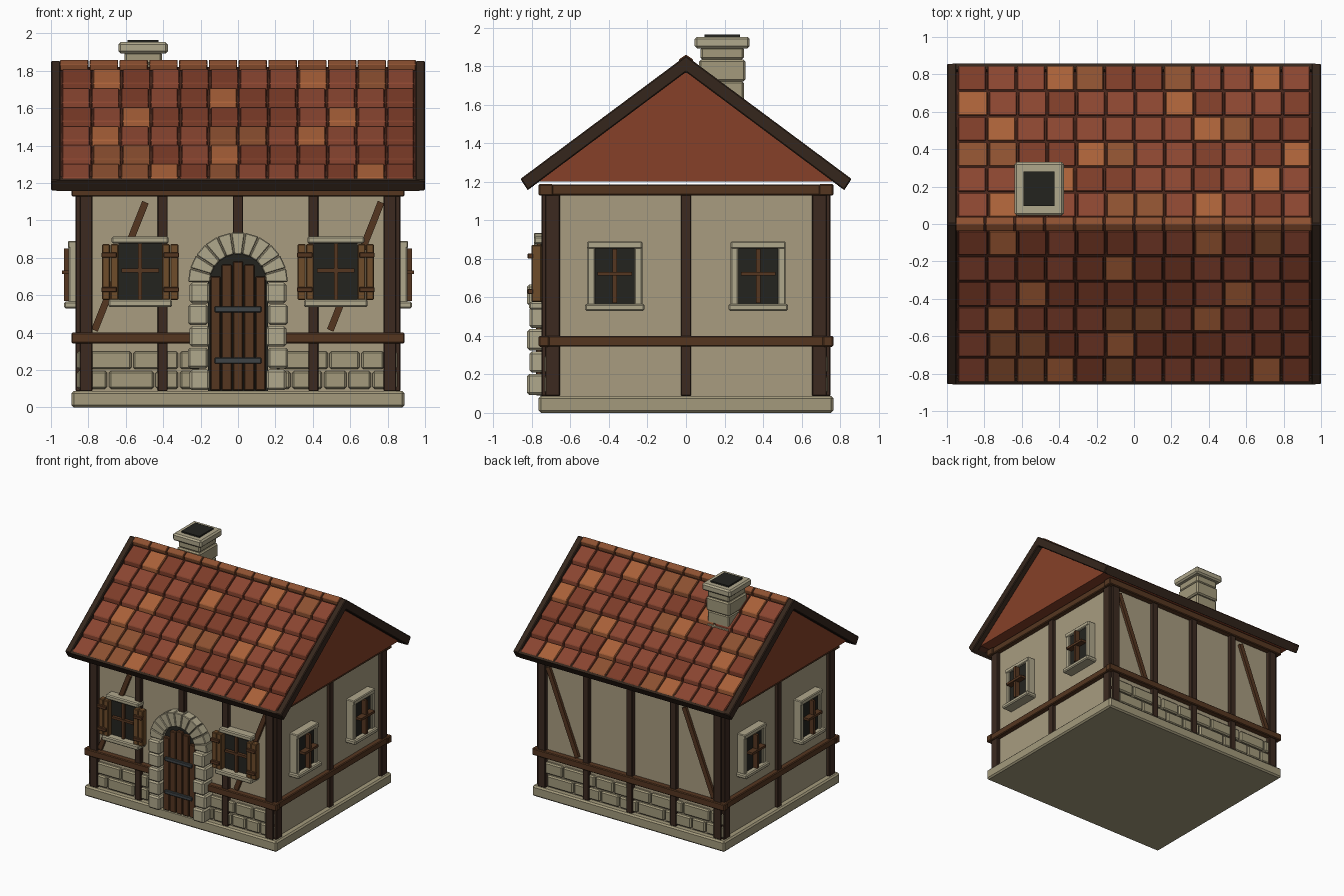
import bpy, bmesh, math, random

if "Cube" in bpy.data.objects:
    bpy.data.objects.remove(bpy.data.objects["Cube"])
random.seed(4)

def lin(h):
    c = [int(h[i:i + 2], 16) / 255 for i in (0, 2, 4)]
    return [v / 12.92 if v < 0.04 else ((v + 0.055) / 1.055) ** 2.4 for v in c] + [1]

COLORS = dict(plaster="A89C80", stone="A39A7C", light_stone="B0A88C", dark_wood="3C2A20",
              wood="553620", shutter_wood="6E4C2A", dark="24241F", iron="3E4446",
              tile_a="8A4530", tile_b="7C3C28", tile_c="8C5030", tile_d="A86038",
              gable="864028", deck="45241A", rake="35261C")
MATS = {}
for key, h in COLORS.items():
    MATS[key] = bpy.data.materials.new(key)
    MATS[key].diffuse_color = lin(h)

parts = {}

def prism(name, pts, axis, a, b, mat, bevel=0.0):
    """Extrude a 2D outline along x, y or z; same-named pieces share an object."""
    bm = parts.setdefault(name, (bmesh.new(), mat, bevel))[0]
    def place(p, q, t):
        return {'x': (t, p, q), 'y': (p, t, q), 'z': (p, q, t)}[axis]
    lo = [bm.verts.new(place(p, q, a)) for p, q in pts]
    hi = [bm.verts.new(place(p, q, b)) for p, q in pts]
    bm.faces.new(lo)
    bm.faces.new(hi)
    n = len(pts)
    for i in range(n):
        j = (i + 1) % n
        bm.faces.new((lo[i], lo[j], hi[j], hi[i]))

def box(name, x0, x1, y0, y1, z0, z1, mat, bevel=0.0):
    prism(name, [(x0, y0), (x1, y0), (x1, y1), (x0, y1)], 'z', z0, z1, mat, bevel)

# Foundation and walls
box("foundation", -.89, .89, -.765, .765, 0, .088, "stone", .012)
box("walls", -.84, .84, -.715, .715, .08, 1.185, "plaster")

# Timber framing, front and back
for s in (-1, 1):
    for x, w in ((-.812, .034), (-.403, .027), (0, .027), (.403, .027), (.812, .034)):
        z0 = .9 if (s < 0 and x == 0) else .088
        box("wall_posts", x - w, x + w, s * .69, s * .75, z0, 1.15, "dark_wood", .004)
    box("top_beams", -.89, .89, s * .69, s * .765, 1.128, 1.188, "wood", .006)
    spans = ((-.89, -.24), (.24, .89)) if s < 0 else ((-.89, .89),)
    for a, b in spans:
        box("middle_beams", a, b, s * .71, s * .765, .343, .4, "wood", .006)
    for x in (-.77, .49):
        prism("braces", [(x - .014, .42), (x + .02, .405), (x + .292, 1.09), (x + .258, 1.105)],
              'y', s * .70, s * .738, "wood")
    # Stone courses below the middle beam
    for row, z in enumerate((.1, .205)):
        x = -.86
        while x < .84:
            w = random.choice((.13, .17, .25, .3))
            e = min(x + w, .86)
            if e > .8:
                e = .86
            if s > 0 or e < -.2 or x > .2:
                box("wall_stones", x, e - .01, s * .70, s * .74, z, z + .095, "stone", .01)
            elif x < -.2 or e > .2:
                a, b = (x, -.2) if x < -.2 else (.2, e - .01)
                box("wall_stones", a, b, s * .70, s * .74, z, z + .095, "stone", .01)
            x = e

# Timber framing and windows on both sides
for s in (-1, 1):
    for y0, y1 in ((-.73, -.655), (-.027, .027), (.655, .73)):
        box("side_posts", s * .82, s * .868, y0, y1, .088, 1.15, "dark_wood", .004)
    for z0, z1 in ((1.13, 1.186), (.345, .4)):
        box("side_beams", s * .82, s * .882, -.74, .74, z0, z1, "wood", .006)
    for c in (-.37, .375):
        for d in (-1, 1):
            box("side_window_frames", s * .83, s * .905, c + d * .103, c + d * .143, .56, .885, "light_stone", .006)
        box("side_window_frames", s * .83, s * .91, c - .143, c + .143, .853, .89, "light_stone", .006)
        box("side_window_sills", s * .83, s * .93, c - .155, c + .155, .53, .566, "light_stone", .008)
        box("window_panes", s * .83, s * .89, c - .105, c + .105, .56, .856, "dark")
        box("window_bars", s * .88, s * .93, c - .012, c + .012, .57, .85, "wood")
        box("window_bars", s * .88, s * .94, c - .09, c + .09, .713, .733, "wood")

# Front windows with shutters
for c in (-.523, .523):
    box("front_window_lintels", c - .152, c + .152, -.79, -.70, .877, .915, "light_stone", .008)
    box("front_window_sills", c - .17, c + .17, -.815, -.70, .537, .577, "light_stone", .008)
    box("window_panes", c - .116, c + .116, -.755, -.70, .575, .88, "dark")
    box("window_bars", c - .011, c + .011, -.775, -.74, .577, .877, "wood")
    box("window_bars", c - .1, c + .1, -.78, -.74, .722, .742, "wood")
    for s in (-1, 1):
        for i in range(2):
            x = c + s * (.116 + .045 * i)
            box("shutters", x, x + s * .043, -.803, -.75, .575, .873, "shutter_wood", .005)
        for z in (.63, .815):
            box("shutter_battens", c + s * .125, c + s * .207, -.822, -.795, z - .013, z + .013, "wood", .003)

# Arched door: dark recess, planks, straps
arc = [(.16 * math.cos(math.pi * i / 16), .67 + .16 * math.sin(math.pi * i / 16)) for i in range(17)]
prism("door_recess", [(-.16, .088)] + [(.16, .088)] + arc, 'y', -.755, -.70, "dark")
for i, top in enumerate((.70, .765, .78, .765, .70)):
    x = -.15 + .06 * i
    box("door_planks", x + .003, x + .057, -.78, -.74, .09, top, "wood", .005)
for z in (.25, .525):
    box("door_straps", -.125, .125, -.795, -.77, z - .016, z + .016, "iron", .005)

# Stone jambs and arch
for i in range(5):
    z, k = .09 + .116 * i, i % 2
    for s in (-1, 1):
        box("door_jambs", s * (.152 + .008 * k), s * (.258 + .01 * k), -.825 + .012 * k, -.70,
            z + .003, z + .113, "light_stone", .012)
for i in range(11):
    a0, a1 = (math.pi * (i + t) / 11 for t in (.02, .98))
    prism("door_arch", [(r * math.cos(a), .67 + r * math.sin(a))
                        for r, a in ((.15, a0), (.267, a0), (.267, a1), (.15, a1))],
          'y', -.79, -.70, "light_stone", .005)

# Roof body, deck, rake boards and eave boards
def top_z(y):
    return 1.855 - .745 * y

def chevron(name, outer, a, b, mat, bevel=0.0):
    ye, ze = outer[1]
    prism(name, [outer[0], (ye, ze), (.822, 1.157), (0, 1.77), (-.822, 1.157), (-ye, ze)],
          'x', a, b, mat, bevel)

prism("gable_roof_body", [(-.775, 1.203), (.775, 1.203), (0, 1.785)], 'x', -.952, .952, "gable")
chevron("roof_deck", [(0, 1.82), (.843, 1.19)], -.948, .948, "deck")
for s in (-1, 1):
    chevron("rake_boards", [(0, 1.855), (.86, 1.215)], s * .948, s * 1.0, "rake", .006)
    prism("eave_boards", [(s * .858, 1.213), (s * .822, 1.157), (s * .79, 1.18), (s * .826, 1.236)],
          'x', -.97, .97, "rake")

# Roof tiles: six rows of twelve per slope, with a few bright ones
bright = {-1: (3, 5, 1, 2, 5, 1), 1: (3, 0, 1, 4, 3, 1)}
step, width = .1355, 1.89 / 12
for s in (-1, 1):
    for r in range(6):
        y0 = .843 - step * r
        y1 = y0 - step + .008
        prof = [(s * y0, top_z(y0) + .002), (s * y1, top_z(y1) - .018),
                (s * y1, top_z(y1) - .045), (s * y0, top_z(y0) - .04)]
        shift = .008 * (r % 2)
        for c in range(12):
            x0 = -.945 + width * c + (shift if c else 0)
            x1 = -.945 + width * (c + 1) + (shift if c < 11 else 0)
            shade = "d" if c % 7 == bright[s][r] else random.choice("aaabbbc")
            prism("roof_tiles_" + shade, prof, 'x', x0 + .004, x1 - .005, "tile_" + shade, .005)

# Ridge tiles
for c in range(12):
    x = -.955 + 1.91 / 12 * c
    prism("ridge_tiles", [(0, 1.86), (.038, 1.835), (.03, 1.80), (-.03, 1.80), (-.038, 1.835)],
          'x', x + .003, x + .155, "tile_c", .004)

# Chimney: stacked courses, cap and dark flue
cx, cy = -.507, .188
for z0, z1, hw, hd in ((1.5, 1.62, .105, .116), (1.62, 1.722, .1, .112), (1.722, 1.835, .107, .12),
                       (1.835, 1.9, .1, .112)):
    box("chimney_shaft", cx - hw, cx + hw, cy - hd, cy + hd, z0, z1, "stone", .01)
box("chimney_cap", cx - .132, cx + .132, cy - .143, cy + .143, 1.893, 1.953, "light_stone", .012)
box("chimney_flue", cx - .083, cx + .083, cy - .093, cy + .093, 1.9, 1.965, "dark")

# Turn every collected part into an object
for name, (bm, mat, bevel) in parts.items():
    bmesh.ops.recalc_face_normals(bm, faces=bm.faces)
    me = bpy.data.meshes.new(name)
    bm.to_mesh(me)
    bm.free()
    me.materials.append(MATS[mat])
    ob = bpy.data.objects.new(name, me)
    bpy.context.collection.objects.link(ob)
    if bevel:
        mod = ob.modifiers.new("edge", 'BEVEL')
        mod.width, mod.segments = bevel, 1
        mod.limit_method = 'ANGLE'

for m in bpy.data.materials:
    if m.users and not m.is_grease_pencil:
        m.use_nodes = True
        m.node_tree.nodes["Principled BSDF"].inputs["Base Color"].default_value = m.diffuse_color
